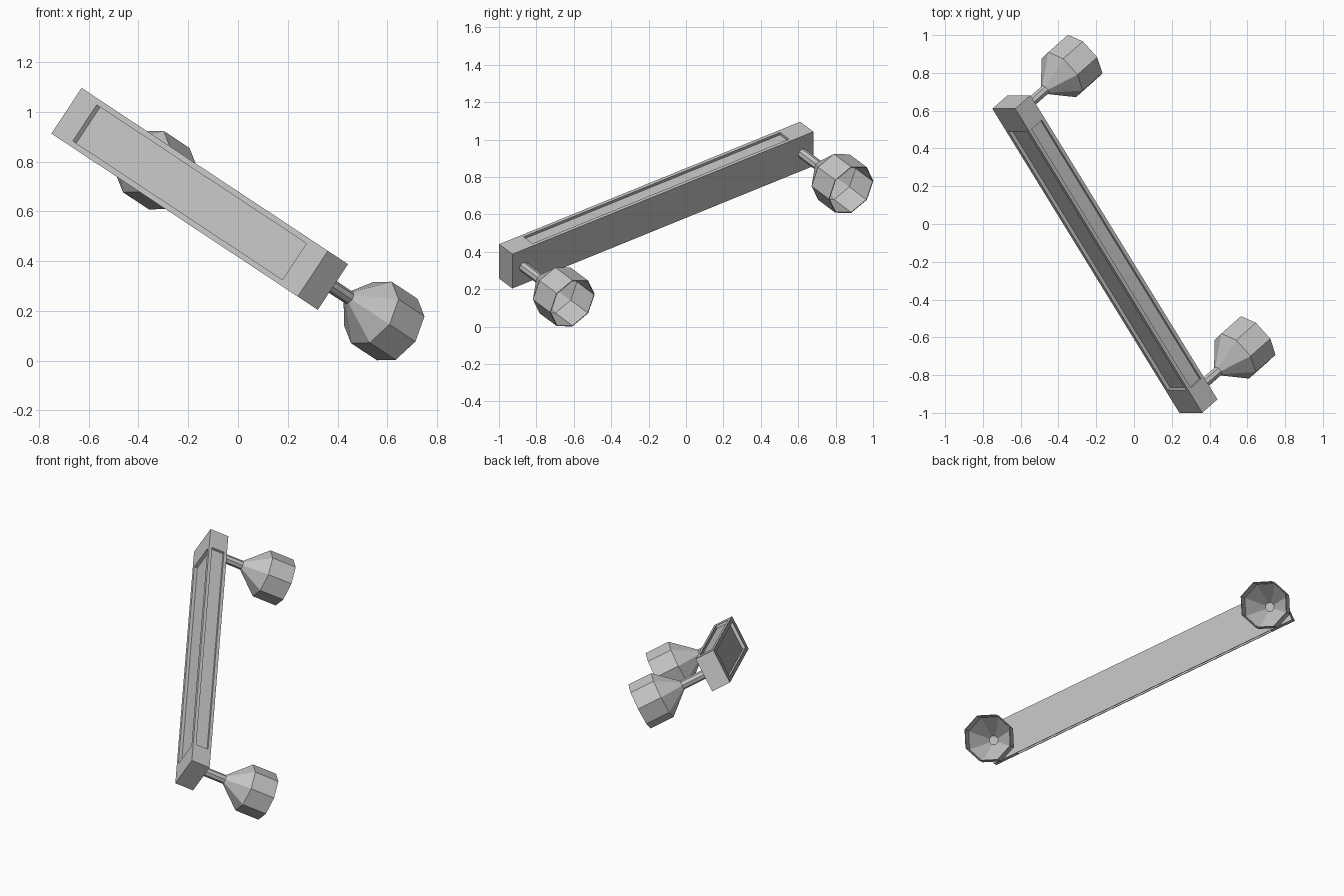
import bpy, bmesh, math
from mathutils import Matrix, Vector

cube = bpy.data.objects.get("Cube")
if cube:
    bpy.data.objects.remove(cube, do_unlink=True)

# One plain grey for everything
grey = bpy.data.materials.new("plain_grey")
grey.use_nodes = True
colour = (0.55, 0.55, 0.55, 1)
grey.diffuse_color = colour
grey.node_tree.nodes["Principled BSDF"].inputs["Base Color"].default_value = colour

# Tilted frame: X across the bar, Y along it (downhill), Z out of its back
along = Vector((0.495, -0.805, -0.3275)).normalized()
across = Vector((-along.z, 0, along.x)).normalized()
back = across.cross(along)
FRAME = Matrix((across, along, back)).transposed().to_4x4()
FRAME.translation = (-0.154, -0.159, 0.65)

HALF_W, HALF_D, HALF_L = 0.11, 0.06, 1.0
BLOCK = 0.149
LIP, RECESS, SIDE_RECESS = 0.023, 0.02, 0.015


def finish(name, bm):
    bmesh.ops.recalc_face_normals(bm, faces=bm.faces)
    mesh = bpy.data.meshes.new(name)
    bm.to_mesh(mesh)
    bm.free()
    mesh.materials.append(grey)
    obj = bpy.data.objects.new(name, mesh)
    bpy.context.collection.objects.link(obj)
    obj.matrix_world = FRAME
    return obj


def end_block(name, side):
    bm = bmesh.new()
    place = Matrix.Translation((0, side * (HALF_L - BLOCK / 2), 0))
    size = Matrix.Diagonal((2 * HALF_W, BLOCK, 2 * HALF_D, 1))
    bmesh.ops.create_cube(bm, size=1, matrix=place @ size)
    finish(name, bm)


def channel_bar(name):
    # Half section with a front recess and a side groove, mirrored across
    inner = HALF_W - SIDE_RECESS
    half = [(HALF_W - LIP, RECESS - HALF_D), (HALF_W - LIP, -HALF_D),
            (HALF_W, -HALF_D), (HALF_W, RECESS - HALF_D),
            (inner, RECESS - HALF_D), (inner, HALF_D - RECESS),
            (HALF_W, HALF_D - RECESS), (HALF_W, HALF_D)]
    section = half + [(-x, z) for x, z in reversed(half)]
    bm = bmesh.new()
    end = HALF_L - BLOCK
    face = bm.faces.new([bm.verts.new((x, -end, z)) for x, z in section])
    grown = bmesh.ops.extrude_face_region(bm, geom=[face], use_keep_orig=True)
    moved = [v for v in grown["geom"] if isinstance(v, bmesh.types.BMVert)]
    bmesh.ops.translate(bm, verts=moved, vec=(0, 2 * end, 0))
    finish(name, bm)


def cup(name, side, sides=8):
    # Thin stem opening into a hollow faceted cup: (radius, height) outside then inside
    profile = [(0.028, 0), (0.028, 0.15), (0.148, 0.285), (0.148, 0.44),
               (0.143, 0.44), (0.143, 0.287), (0.028, 0.158)]
    bm = bmesh.new()
    rings = []
    for r, h in profile:
        angles = [2 * math.pi * i / sides for i in range(sides)]
        rings.append([bm.verts.new((r * math.cos(t),
                                    side * (HALF_L - BLOCK / 2) + r * math.sin(t),
                                    HALF_D + h)) for t in angles])
    for low, high in zip(rings, rings[1:]):
        for i in range(sides):
            j = (i + 1) % sides
            bm.faces.new((low[i], low[j], high[j], high[i]))
    bm.faces.new(rings[0])
    bm.faces.new(rings[-1])
    finish(name, bm)


channel_bar("channel_bar")
for label, side in (("upper", -1), ("lower", 1)):
    end_block(label + "_end_block", side)
    cup(label + "_cup", side)
